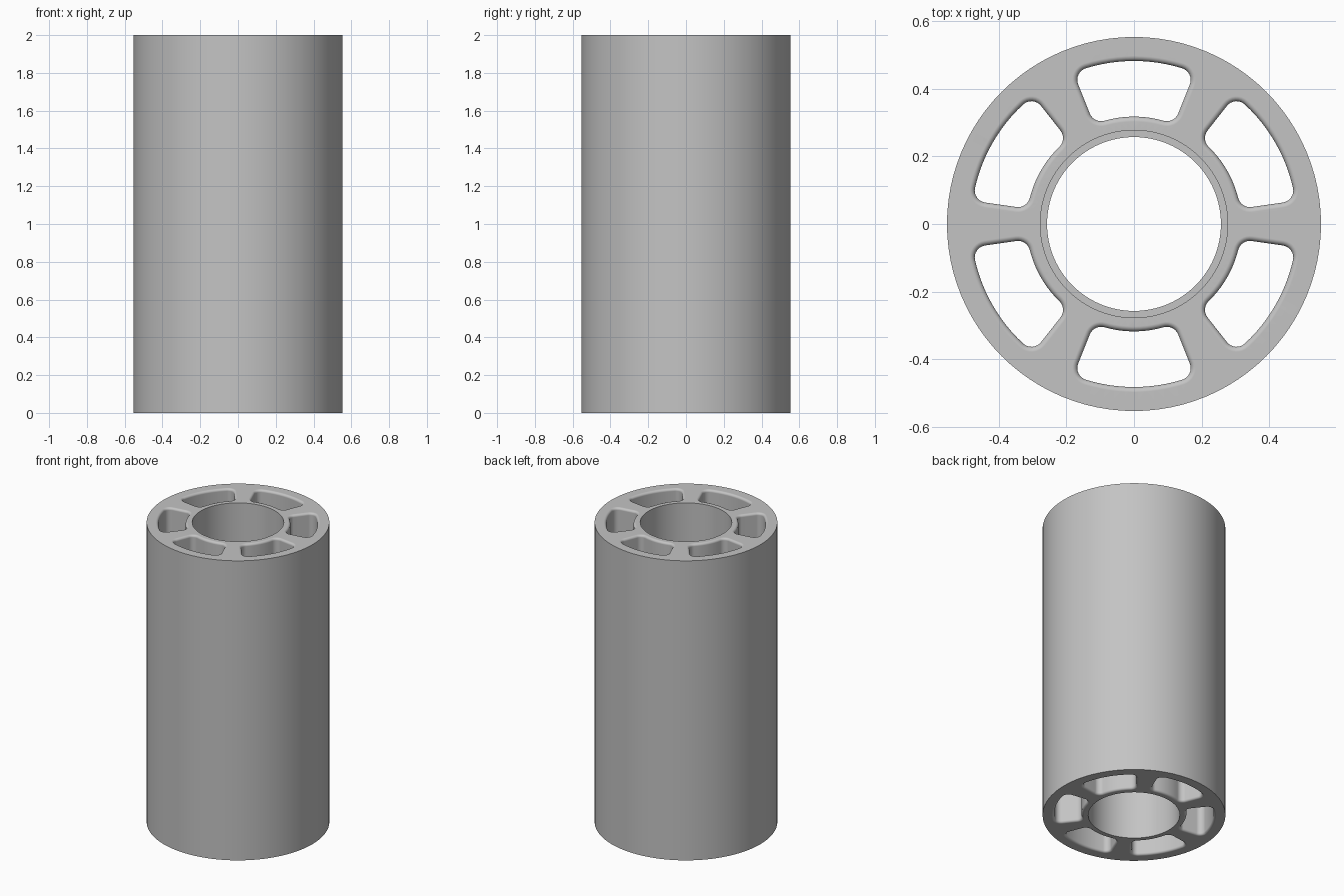
import bpy
import bmesh
from math import sin, cos, asin, pi, radians
from mathutils import Vector

HEIGHT = 2.0
OUTER, BORE, SEAT = 0.553, 0.257, 0.277      # radii
SEAT_DEPTH = 0.4
SLOT_IN, SLOT_OUT = 0.3175, 0.482
SLOT_HALF = radians(21.8)
CORNER, FILLET = 0.036, 0.015
SEGMENTS = 96

default = bpy.data.objects.get("Cube")
if default:
    bpy.data.objects.remove(default, do_unlink=True)

grey = bpy.data.materials.new("plain grey")
grey.use_nodes = True
colour = (0.55, 0.55, 0.55, 1.0)
grey.diffuse_color = colour
grey.node_tree.nodes["Principled BSDF"].inputs["Base Color"].default_value = colour


def make_object(name, bm):
    bmesh.ops.recalc_face_normals(bm, faces=bm.faces)
    mesh = bpy.data.meshes.new(name)
    bm.to_mesh(mesh)
    bm.free()
    obj = bpy.data.objects.new(name, mesh)
    bpy.context.collection.objects.link(obj)
    mesh.materials.append(grey)
    return obj


def loft(bm, rings, closed):
    """Bridge rings of points with quads; close the loop or cap both ends."""
    loops = [[bm.verts.new(p) for p in ring] for ring in rings]
    pairs = list(zip(loops, loops[1:]))
    if closed:
        pairs.append((loops[-1], loops[0]))
    for a, b in pairs:
        for i in range(len(a)):
            j = (i + 1) % len(a)
            bm.faces.new((a[i], a[j], b[j], b[i]))
    if not closed:
        bm.faces.new(loops[0])
        bm.faces.new(loops[-1])


def arc(centre, radius, start, end, steps):
    angles = [start + (end - start) * i / steps for i in range(steps + 1)]
    return [centre + radius * Vector((cos(a), sin(a))) for a in angles]


def slot_outline(grow):
    """Rounded ring sector, pointing along +x, grown outward by an offset."""
    r_out, r_in = SLOT_OUT - CORNER, SLOT_IN + CORNER
    po = SLOT_HALF - asin(CORNER / r_out)
    pi_in = SLOT_HALF - asin(CORNER / r_in)
    side = SLOT_HALF + pi / 2
    r, zero = CORNER + grow, Vector((0, 0))

    def at(radius, angle):
        return radius * Vector((cos(angle), sin(angle)))

    pts = arc(at(r_out, -po), r, -side, -po, 8)
    pts += arc(zero, SLOT_OUT + grow, -po, po, 12)[1:-1]
    pts += arc(at(r_out, po), r, po, side, 8)
    pts += arc(at(r_in, pi_in), r, side, pi + pi_in, 8)
    pts += arc(zero, SLOT_IN - grow, pi_in, -pi_in, 10)[1:-1]
    pts += arc(at(r_in, -pi_in), r, pi - pi_in, 2 * pi - side, 8)
    return pts


# Tube body with a stepped bore: a wider seat at each end
profile = [(OUTER, 0), (OUTER, HEIGHT), (SEAT, HEIGHT),
           (SEAT, HEIGHT - SEAT_DEPTH), (BORE, HEIGHT - SEAT_DEPTH),
           (BORE, SEAT_DEPTH), (SEAT, SEAT_DEPTH), (SEAT, 0)]
bm = bmesh.new()
loft(bm, [[(r * cos(2 * pi * i / SEGMENTS), r * sin(2 * pi * i / SEGMENTS), z)
           for i in range(SEGMENTS)] for r, z in profile], True)
body = make_object("slotted_tube", bm)

# Six through slots, flared at both ends to round their rims
steps = 6
flare = [(FILLET * (1 - cos(t)), HEIGHT - FILLET * (1 - sin(t)))
         for t in (i * pi / 2 / steps for i in range(steps + 1))]
flare.append((FILLET, HEIGHT + 0.05))
sections = [(g, HEIGHT - z) for g, z in reversed(flare)] + flare
bm = bmesh.new()
for k in range(6):
    turn = radians(30 + 60 * k)
    c, s = cos(turn), sin(turn)
    loft(bm, [[(p.x * c - p.y * s, p.x * s + p.y * c, z) for p in slot_outline(g)]
              for g, z in sections], False)
cutter = make_object("slot_cutter", bm)
cutter.hide_render = True

cut = body.modifiers.new("slots", "BOOLEAN")
cut.operation = "DIFFERENCE"
cut.solver = "EXACT"
cut.object = cutter

bpy.ops.object.select_all(action="DESELECT")
body.select_set(True)
bpy.context.view_layer.objects.active = body
bpy.ops.object.modifier_apply(modifier=cut.name)
bpy.data.objects.remove(cutter, do_unlink=True)

# Smooth walls and rims, crisp outer edges, flat end faces
bpy.ops.object.shade_smooth_by_angle(angle=radians(35))
weighted = body.modifiers.new("flat_ends", "WEIGHTED_NORMAL")
weighted.keep_sharp = True
